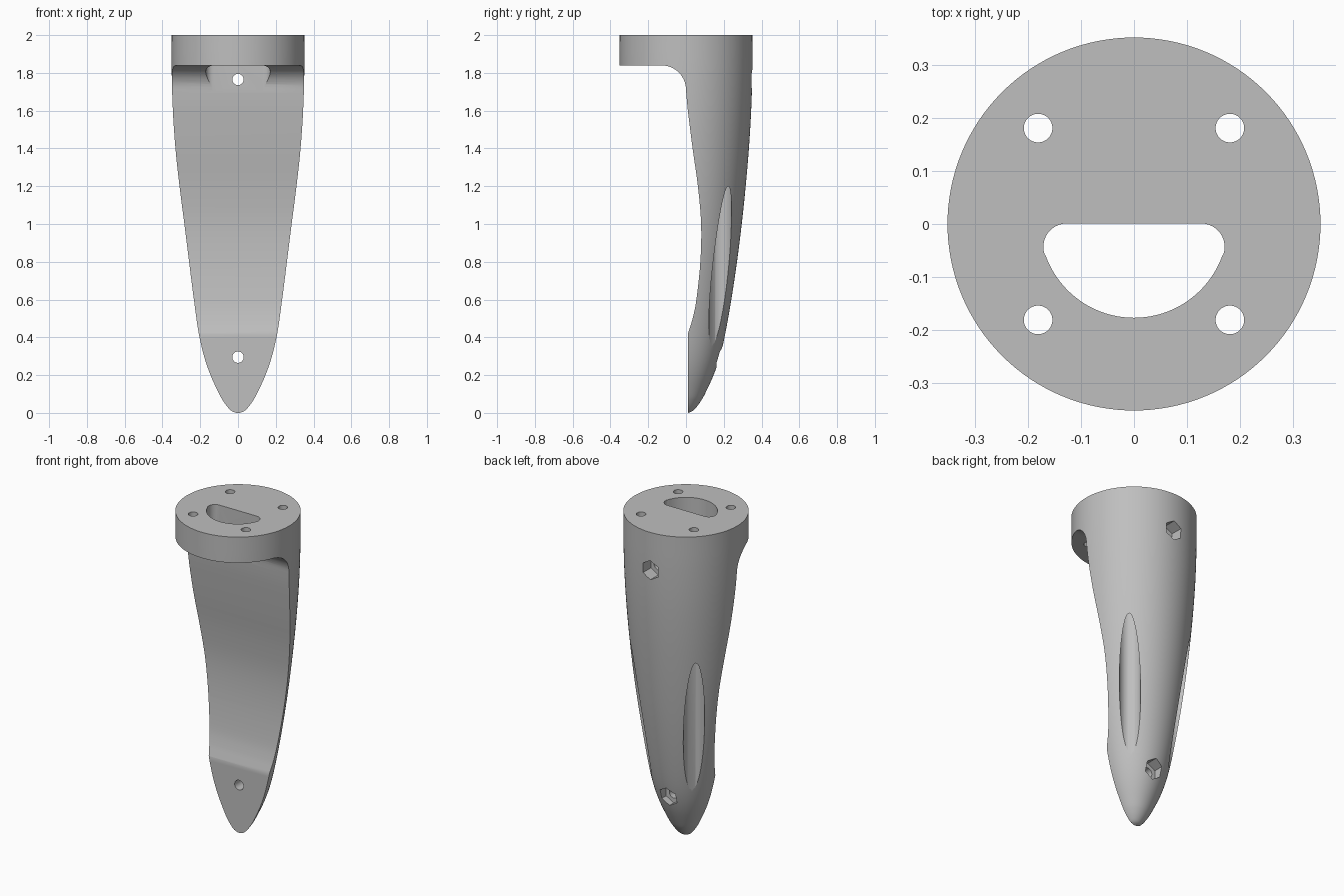
import bpy, bmesh
from math import pi, sin, cos, radians
from mathutils import Vector, Matrix

cube = bpy.data.objects.get("Cube")
if cube:
    bpy.data.objects.remove(cube, do_unlink=True)

grey = bpy.data.materials.new("plain grey")
grey.use_nodes = True
grey.diffuse_color = (0.52, 0.52, 0.52, 1)
grey.node_tree.nodes["Principled BSDF"].inputs["Base Color"].default_value = (0.52, 0.52, 0.52, 1)


def spline(points, steps=5):
    """Smooth curve through 2D points."""
    pts = [Vector(p) for p in points]
    pts = [2 * pts[0] - pts[1]] + pts + [2 * pts[-1] - pts[-2]]
    out = []
    for a, b, c, d in zip(pts, pts[1:], pts[2:], pts[3:]):
        for i in range(steps):
            t = i / steps
            out.append(0.5 * (2 * b + (c - a) * t + (2 * a - 5 * b + 4 * c - d) * t ** 2
                              + (3 * b - a - 3 * c + d) * t ** 3))
    return out + [pts[-2]]


def arc(cx, cy, r, start, end, n):
    angles = [radians(start + (end - start) * i / n) for i in range(n + 1)]
    return [(cx + r * cos(a), cy + r * sin(a)) for a in angles]


def to_object(name, bm):
    bmesh.ops.recalc_face_normals(bm, faces=bm.faces)
    mesh = bpy.data.meshes.new(name)
    bm.to_mesh(mesh)
    bm.free()
    mesh.materials.append(grey)
    obj = bpy.data.objects.new(name, mesh)
    bpy.context.collection.objects.link(obj)
    return obj


def prism(name, outline, axis, low, high):
    """Extrude a 2D outline along an axis."""
    place = {"x": lambda p: (low, p[0], p[1]),
             "y": lambda p: (p[0], low, p[1]),
             "z": lambda p: (p[0], p[1], low)}[axis]
    bm = bmesh.new()
    face = bm.faces.new([bm.verts.new(place(p)) for p in outline])
    top = bmesh.ops.extrude_face_region(bm, geom=[face])["geom"]
    offset = Vector([(high - low) * (axis == k) for k in "xyz"])
    bmesh.ops.translate(bm, vec=offset, verts=[v for v in top if isinstance(v, bmesh.types.BMVert)])
    return to_object(name, bm)


def circle(cx, cy, r, n=40, start=0):
    return arc(cx, cy, r, start, start + 360, n)[:-1]


# Tapered round body
outline = spline([(0.012, 0), (0.035, 0.01), (0.055, 0.03), (0.077, 0.06), (0.1, 0.1),
                  (0.146, 0.2), (0.18, 0.3), (0.208, 0.42), (0.24, 0.6), (0.27, 0.8),
                  (0.295, 1), (0.316, 1.2), (0.333, 1.4), (0.345, 1.6), (0.351, 1.8), (0.352, 2)])
bm = bmesh.new()
verts = [bm.verts.new((r, 0, z)) for r, z in outline]
edges = [bm.edges.new(pair) for pair in zip(verts, verts[1:])]
bmesh.ops.spin(bm, geom=verts + edges, axis=(0, 0, 1), cent=(0, 0, 0), angle=2 * pi, steps=128)
bmesh.ops.remove_doubles(bm, verts=bm.verts, dist=0.0001)
bmesh.ops.holes_fill(bm, edges=[e for e in bm.edges if e.is_boundary], sides=0)
body = to_object("bracket_body", bm)

# Curved front cut that leaves the round flange on top
scoop = spline([(0.01, 0.42), (0.035, 0.5), (0.055, 0.6), (0.076, 0.8), (0.08, 1),
                (0.063, 1.2), (0.035, 1.4), (0.01, 1.6), (0, 1.71)])
front = [(-0.6, -0.1), (0.01, -0.1)] + [tuple(p) for p in scoop]
front += arc(-0.13, 1.71, 0.13, 0, 90, 14)[1:] + [(-0.6, 1.84)]
cutters = [prism("front_cutter", front, "x", -0.6, 0.6)]

# Half-round cable slot
slot = arc(0, 0, 0.177, -160, -20, 40)
slot += arc(0.127, -0.043, 0.044, -19, 90, 12) + arc(-0.127, -0.043, 0.044, 90, 199, 12)
cutters.append(prism("slot_cutter", slot, "z", 1.5, 2.2))

# Flange screw holes, with wide driver bores behind
for x in (-0.181, 0.181):
    for y in (-0.181, 0.181):
        cutters.append(prism("screw_hole_cutter", circle(x, y, 0.027), "z", 1.6, 2.2))
    cutters.append(prism("driver_bore_cutter", circle(x, 0.181, 0.06, 64), "z", 0.1, 1.84))

# Cross bolts with hexagonal nut pockets at the back
for z, floor in ((1.765, 0.27), (0.295, 0.12)):
    cutters.append(prism("bolt_hole_cutter", circle(0, z, 0.03), "y", -0.1, 0.6))
    cutters.append(prism("nut_pocket_cutter", circle(0, z, 0.06, 6, 30), "y", floor, 0.6))

bpy.context.view_layer.objects.active = body
for obj in bpy.context.selected_objects:
    obj.select_set(False)
body.select_set(True)
for cutter in cutters:
    cutter.hide_render = True
    cut = body.modifiers.new(cutter.name, "BOOLEAN")
    cut.operation = "DIFFERENCE"
    cut.solver = "EXACT"
    cut.object = cutter
    bpy.ops.object.modifier_apply(modifier=cut.name)
    bpy.data.objects.remove(cutter, do_unlink=True)

bpy.ops.object.shade_smooth_by_angle(angle=radians(25))
